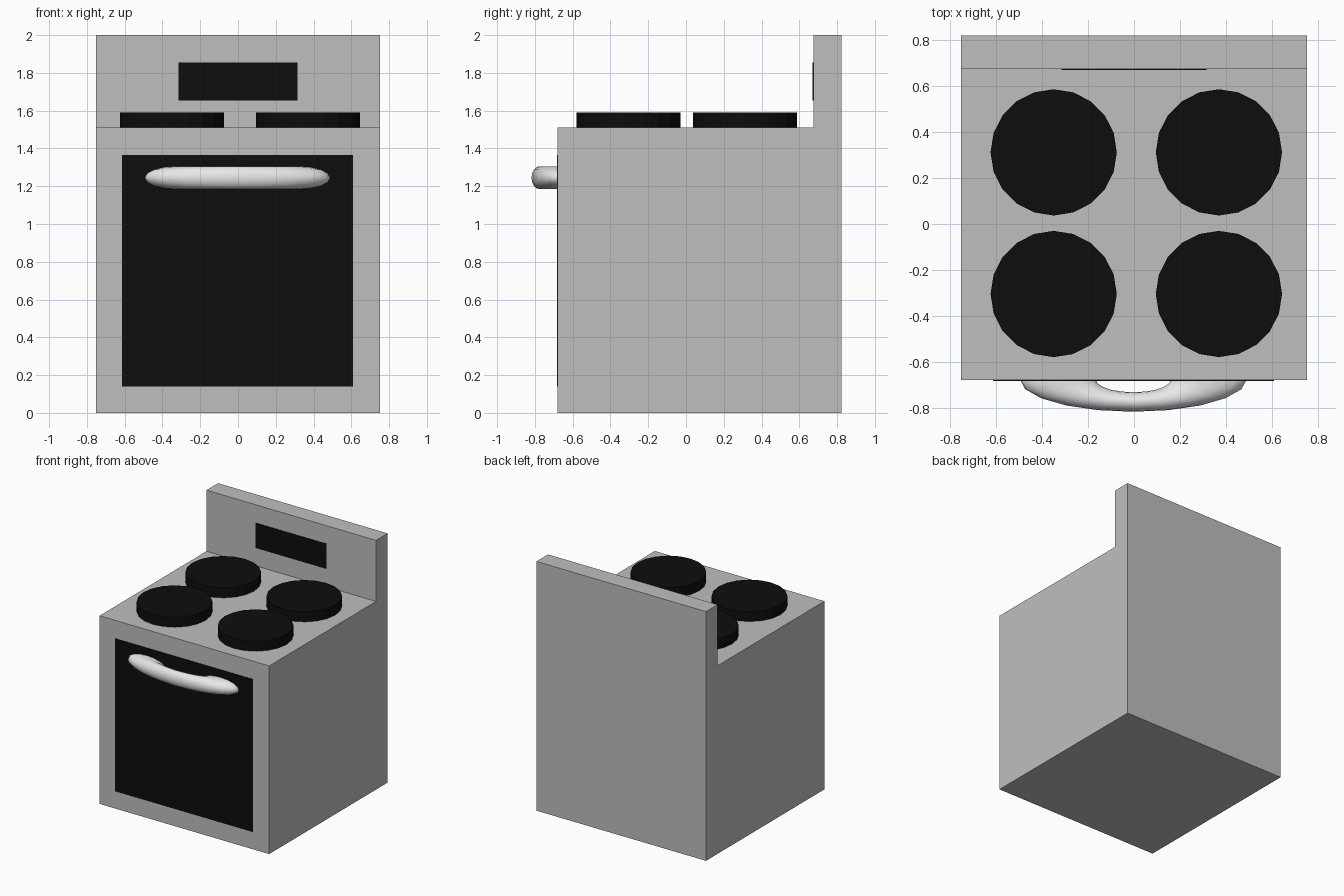
import bpy, bmesh, math
from mathutils import Matrix

cube = bpy.data.objects.get("Cube")
if cube:
    bpy.data.objects.remove(cube, do_unlink=True)


def material(name, value):
    mat = bpy.data.materials.new(name)
    mat.use_nodes = True
    color = (value, value, value, 1)
    mat.diffuse_color = color
    node = next(n for n in mat.node_tree.nodes if n.type == 'BSDF_PRINCIPLED')
    node.inputs["Base Color"].default_value = color
    return mat


def finish(bm, name, mat):
    bmesh.ops.recalc_face_normals(bm, faces=bm.faces)
    mesh = bpy.data.meshes.new(name)
    bm.to_mesh(mesh)
    bm.free()
    mesh.materials.append(mat)
    obj = bpy.data.objects.new(name, mesh)
    bpy.context.collection.objects.link(obj)
    return obj


def plate(name, x0, x1, z0, z1, y, mat):
    """Thin dark plate standing just proud of a front-facing surface."""
    thick = 0.008
    bm = bmesh.new()
    place = (Matrix.Translation(((x0 + x1) / 2, y, (z0 + z1) / 2))
             @ Matrix.Diagonal((x1 - x0, thick, z1 - z0, 1)))
    bmesh.ops.create_cube(bm, size=1, matrix=place)
    return finish(bm, name, mat)


grey = material("grey enamel", 0.52)
black = material("black", 0.004)
silver = material("light silver", 0.8)

# Body and backguard: one L-shaped side profile extruded across the width
HALF, FRONT, BACK, TOP, GUARD = 0.753, -0.68, 0.822, 1.51, 0.675
profile = [(FRONT, 0), (BACK, 0), (BACK, 2), (GUARD, 2), (GUARD, TOP), (FRONT, TOP)]
bm = bmesh.new()
side = bm.faces.new([bm.verts.new((-HALF, y, z)) for y, z in profile])
ext = bmesh.ops.extrude_face_region(bm, geom=[side])
verts = [v for v in ext["geom"] if isinstance(v, bmesh.types.BMVert)]
bmesh.ops.translate(bm, verts=verts, vec=(2 * HALF, 0, 0))
finish(bm, "stove_body", grey)

# Oven door window and control display
plate("oven_door", -0.615, 0.61, 0.14, 1.365, FRONT, black)
plate("control_display", -0.315, 0.315, 1.655, 1.855, GUARD, black)

# Four burners
for depth, y in (("front", -0.305), ("back", 0.312)):
    for hand, x in (("right", -0.35), ("left", 0.37)):
        bm = bmesh.new()
        bmesh.ops.create_cone(bm, cap_ends=True, segments=20, radius1=0.275,
                              radius2=0.275, depth=0.09,
                              matrix=Matrix.Translation((x, y, TOP + 0.035)))
        finish(bm, f"{depth}_{hand}_burner", black)

# Door handle: flattened ring, its back half sunk in the body
RING, TUBE = 20, 16
bm = bmesh.new()
loops = []
for i in range(RING):
    a = 2 * math.pi * i / RING
    loop = []
    for j in range(TUBE):
        b = 2 * math.pi * j / TUBE
        x = (0.33 + 0.165 * math.cos(b)) * math.cos(a) - 0.003
        y = (0.0995 + 0.0425 * math.cos(b)) * math.sin(a) - 0.676
        loop.append(bm.verts.new((x, y, 1.245 + 0.06 * math.sin(b))))
    loops.append(loop)
for i in range(RING):
    p, q = loops[i], loops[(i + 1) % RING]
    for j in range(TUBE):
        k = (j + 1) % TUBE
        bm.faces.new((p[j], q[j], q[k], p[k]))
handle = finish(bm, "door_handle", silver)
for poly in handle.data.polygons:
    poly.use_smooth = True
